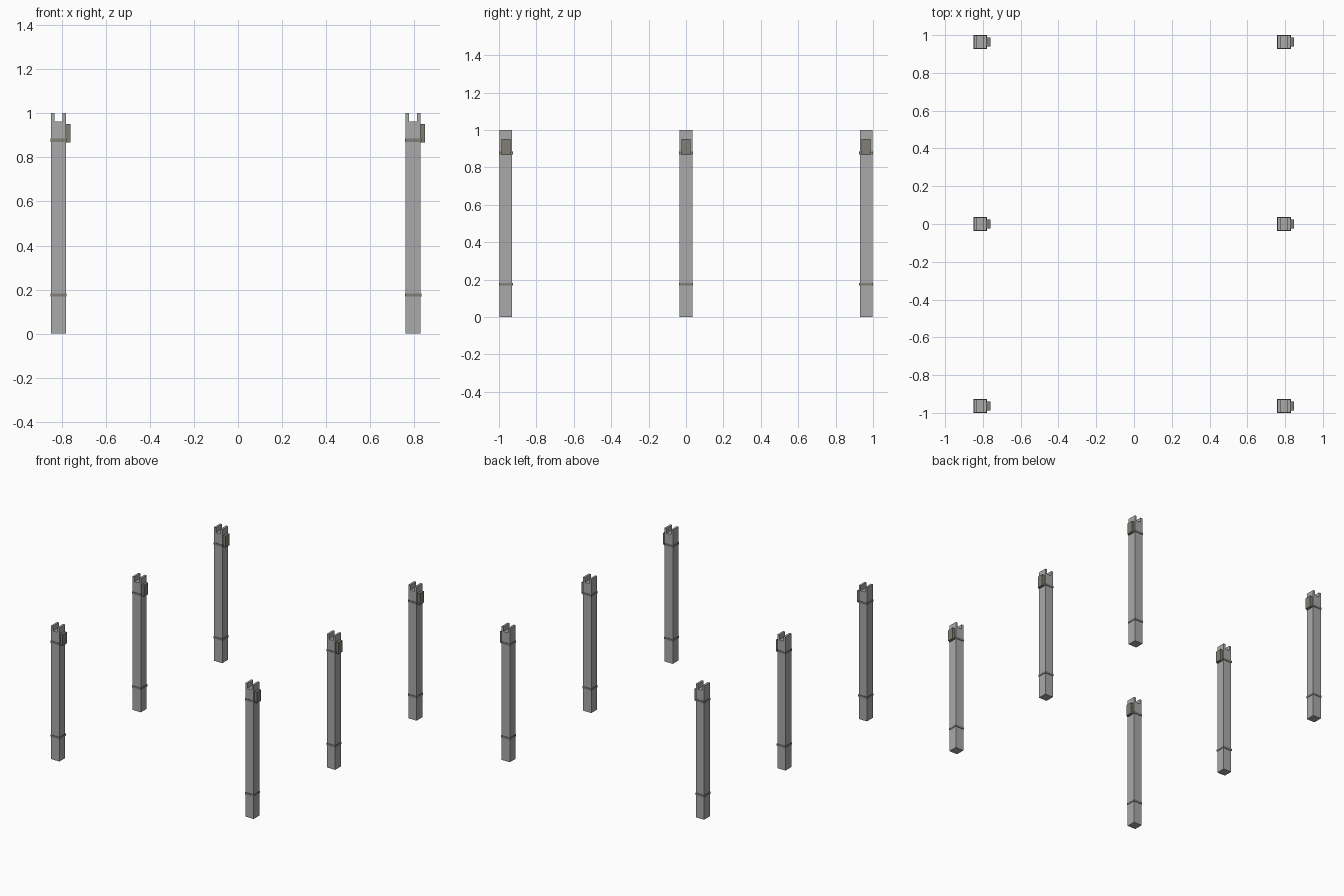
import bpy

if "Cube" in bpy.data.objects:
    bpy.data.objects.remove(bpy.data.objects["Cube"])


def material(name, rgb):
    m = bpy.data.materials.new(name)
    m.diffuse_color = (*rgb, 1)
    m.use_nodes = True
    m.node_tree.nodes["Principled BSDF"].inputs["Base Color"].default_value = m.diffuse_color
    return m


STONE = material("grey_stone", (0.40, 0.40, 0.40))
METAL = material("dark_bronze_grey", (0.22, 0.21, 0.18))

HALF = 0.034           # half width of a post
NOTCH = 0.018          # half width of the slot in the post head
NOTCH_Z = 0.963


def prism(name, outline, depth, loc, mat):
    """Extrude an x-z outline along y, centred on loc."""
    n = len(outline)
    verts = [(x, s * depth / 2, z) for s in (-1, 1) for x, z in outline]
    faces = [tuple(range(n)), tuple(reversed(range(n, 2 * n)))]
    faces += [(i, i + n, (i + 1) % n + n, (i + 1) % n) for i in range(n)]
    mesh = bpy.data.meshes.new(name)
    mesh.from_pydata(verts, [], faces)
    mesh.materials.append(mat)
    ob = bpy.data.objects.new(name, mesh)
    ob.location = loc
    bpy.context.collection.objects.link(ob)
    return ob


def box(name, x0, x1, z0, z1, depth, loc, mat):
    return prism(name, [(x0, z0), (x1, z0), (x1, z1), (x0, z1)], depth, loc, mat)


# Post outline with a slotted head
post = [(-HALF, 0), (HALF, 0), (HALF, 1), (NOTCH, 1), (NOTCH, NOTCH_Z),
        (-NOTCH, NOTCH_Z), (-NOTCH, 1), (-HALF, 1)]

for cx in (-0.814, 0.794):
    for cy in (-0.963, 0, 0.963):
        loc = (cx, cy, 0)
        prism("post", post, 2 * HALF, loc, STONE)
        # Thin bands around the post
        for name, z0 in (("lower_band", 0.168), ("upper_band", 0.870)):
            b = HALF + 0.003
            box(name, -b, b, z0, z0 + 0.015, 2 * b, loc, METAL)
        # Bracket plate on the outer side of the head
        box("bracket_plate", HALF, HALF + 0.020, 0.867, 0.952, 0.048, loc, METAL)
